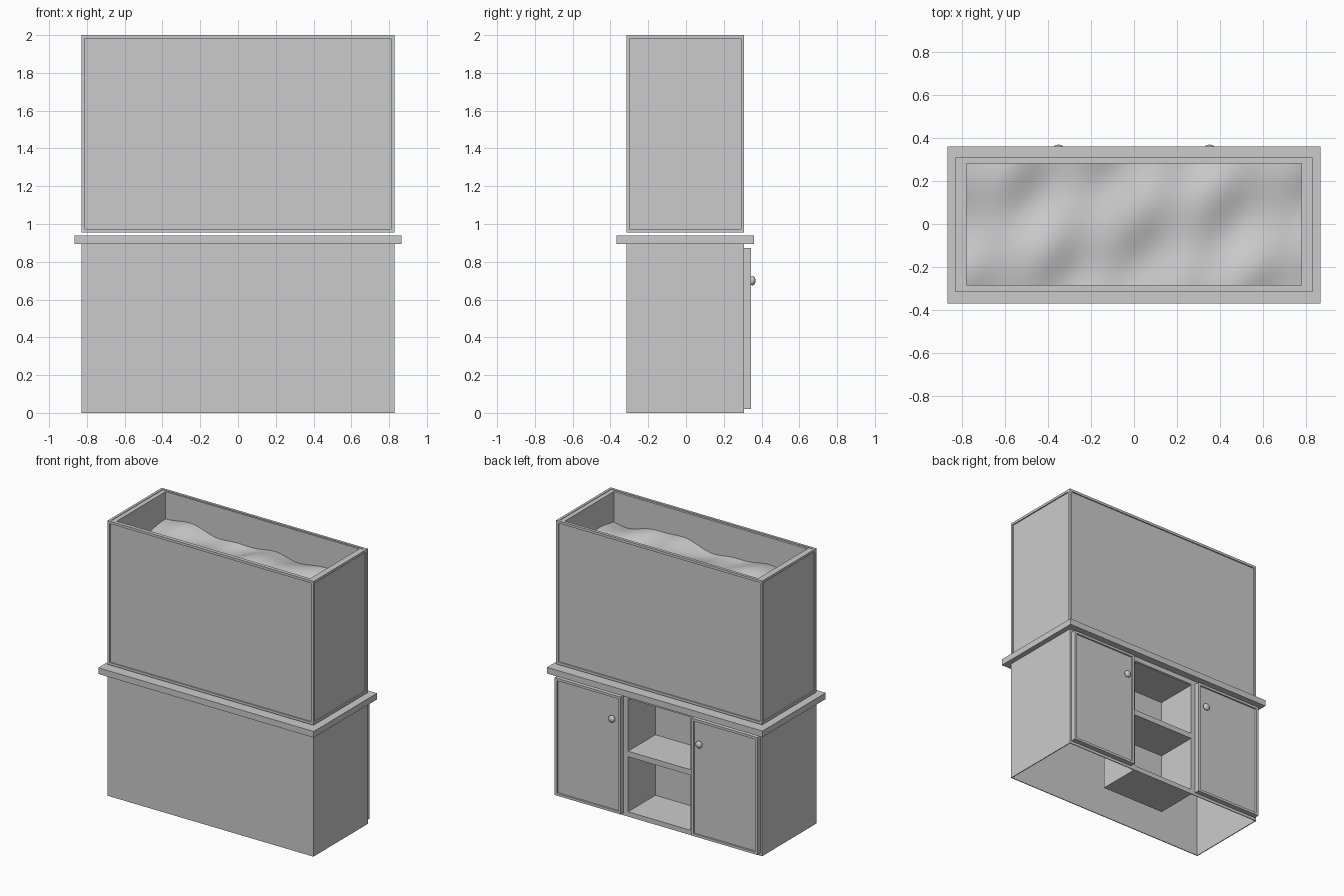
import bpy, bmesh
from math import sin, radians
from mathutils import Matrix

if "Cube" in bpy.data.objects:
    bpy.data.objects.remove(bpy.data.objects["Cube"])

CY = -0.004  # depth centre of the body


def link(name, bm, smooth=False):
    mesh = bpy.data.meshes.new(name)
    bm.normal_update()
    bm.to_mesh(mesh)
    bm.free()
    ob = bpy.data.objects.new(name, mesh)
    bpy.context.collection.objects.link(ob)
    if smooth:
        for p in mesh.polygons:
            p.use_smooth = True
    return ob


def add_box(bm, x0, x1, y0, y1, z0, z1):
    m = (Matrix.Translation(((x0 + x1) / 2, (y0 + y1) / 2, (z0 + z1) / 2))
         @ Matrix.Diagonal((x1 - x0, y1 - y0, z1 - z0, 1)))
    return bmesh.ops.create_cube(bm, size=1, matrix=m)["verts"]


def boxes(name, *dims):
    bm = bmesh.new()
    for d in dims:
        add_box(bm, *d)
    return link(name, bm)


X, Y0, Y1 = 0.828, CY - 0.312, CY + 0.312
T = 0.006  # cabinet sheet thickness
H = 0.895  # cabinet height
S = 0.25   # half width of shelf opening

# Cabinet shell, open underneath
boxes("cabinet_shell",
      (-X, X, Y0, Y0 + T, 0, H),
      (-X, -X + T, Y0 + T, Y1, 0, H), (X - T, X, Y0 + T, Y1, 0, H),
      (-X + T, -S, Y1 - T, Y1, 0, H), (S, X - T, Y1 - T, Y1, 0, H),
      (-S, S, Y1 - T, Y1, 0.86, H))

# Open shelf compartment between the doors
D = Y1 - 0.32
boxes("shelf_compartment",
      (-S - T, -S, D, Y1 - T, 0, 0.86), (S, S + T, D, Y1 - T, 0, 0.86),
      (-S, S, D, D + T, 0, 0.86),
      (-S, S, D + T, Y1, 0, 0.035),
      (-S, S, D + T, Y1, 0.435, 0.475),
      (-S, S, D + T, Y1 - T, 0.854, 0.86))

boxes("countertop", (-0.866, 0.866, -0.368, 0.36, H, 0.94))

# Doors with recessed panels, and round knobs
for side, label in ((-1, "left"), (1, "right")):
    bm = bmesh.new()
    a, b = sorted((side * 0.285, side * 0.815))
    add_box(bm, a, b, Y1, 0.345, 0.02, 0.873)
    bm.normal_update()
    face = max(bm.faces, key=lambda f: f.calc_center_median().y)
    bmesh.ops.inset_region(bm, faces=[face], thickness=0.025)
    moved = bmesh.ops.inset_region(bm, faces=[face], thickness=0.002)
    bmesh.ops.translate(bm, vec=(0, -0.01, 0), verts=face.verts)
    link("door_" + label, bm)

    bm = bmesh.new()
    bmesh.ops.create_uvsphere(
        bm, u_segments=20, v_segments=12, radius=1,
        matrix=Matrix.Translation((side * 0.35, 0.352, 0.70))
        @ Matrix.Diagonal((0.025, 0.016, 0.025, 1)))
    link("knob_" + label, bm, True)

# Tank frame: twelve edge bars
B, Z0, Z1 = 0.018, 0.955, 2.0
bars = []
for z in (Z0, Z1 - B):
    bars += [(-X, X, y, y + B, z, z + B) for y in (Y0, Y1 - B)]
    bars += [(x, x + B, Y0 + B, Y1 - B, z, z + B) for x in (-X, X - B)]
for x in (-X, X - B):
    bars += [(x, x + B, y, y + B, Z0 + B, Z1 - B) for y in (Y0, Y1 - B)]
boxes("tank_frame", *bars)

# Glass walls and floor, set slightly back from the frame
R, IX, IY0, IY1 = 0.008, 0.778, CY - 0.278, CY + 0.284
G0, G1 = Z0 + R, Z1 - 0.004
boxes("tank_glass",
      (-X + R, X - R, Y0 + R, IY0, G0, G1), (-X + R, X - R, IY1, Y1 - R, G0, G1),
      (-X + R, -IX, IY0, IY1, G0, G1), (IX, X - R, IY0, IY1, G0, G1),
      (-IX, IX, IY0, IY1, G0, G0 + 0.02))

# Rippled water surface
bm = bmesh.new()
bmesh.ops.create_grid(bm, x_segments=70, y_segments=28, size=1)
for v in bm.verts:
    x, y = v.co.x * IX, CY + v.co.y * 0.284
    z = (0.018 * sin(9 * x + 4 * y) + 0.014 * sin(14 * y - 5 * x + 1)
         + 0.008 * sin(19 * x - 9 * y + 2))
    v.co = (x, y, 1.785 + z)
link("water_surface", bm, True)
